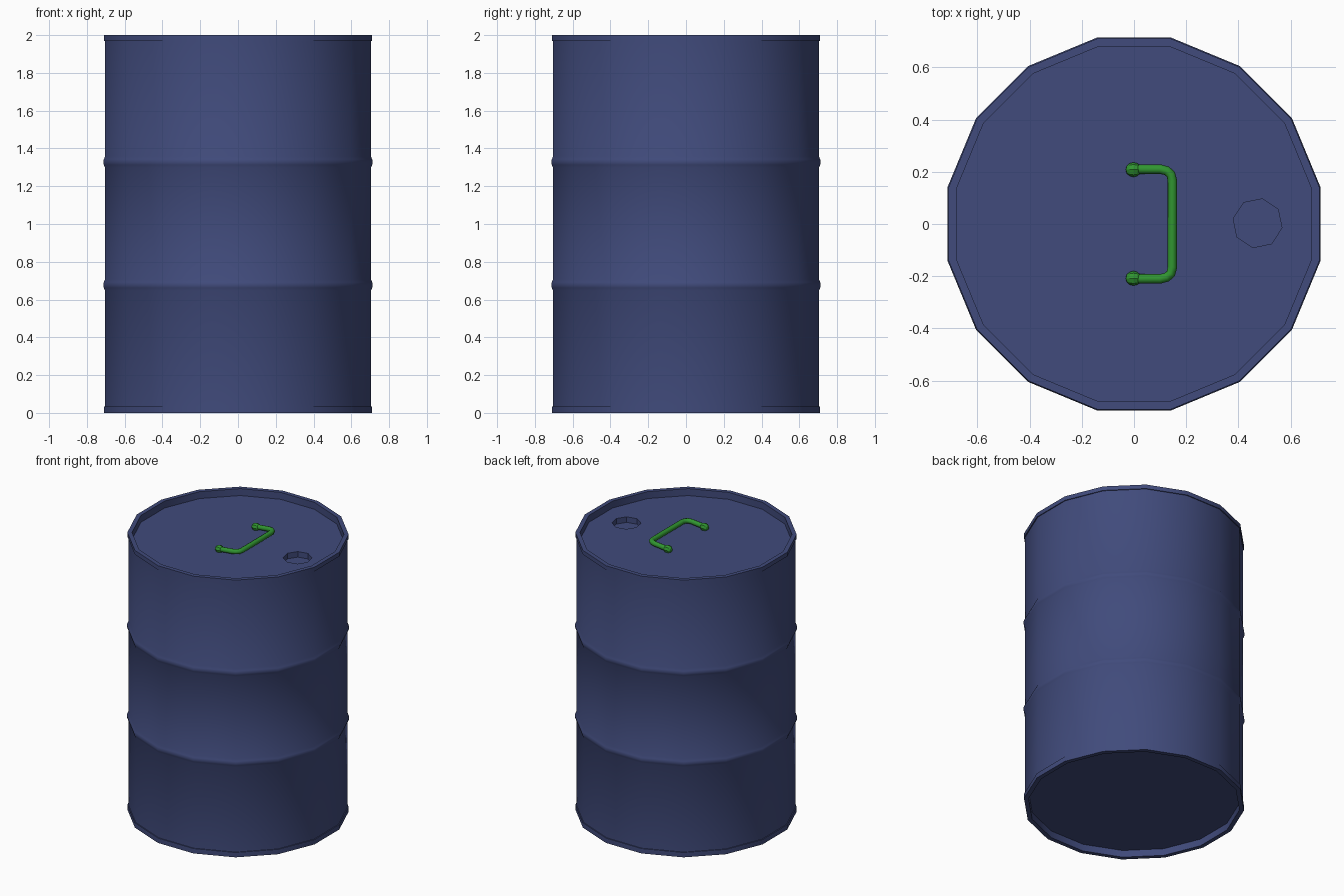
import bpy, bmesh, math
from mathutils import Matrix, Vector

if "Cube" in bpy.data.objects:
    bpy.data.objects.remove(bpy.data.objects["Cube"])


def material(name, color):
    m = bpy.data.materials.new(name)
    m.diffuse_color = (*color, 1)
    m.use_nodes = True
    m.node_tree.nodes["Principled BSDF"].inputs["Base Color"].default_value = m.diffuse_color
    return m


BLUE = material("blue_paint", (0.052, 0.07, 0.2))
GREEN = material("green_paint", (0.03, 0.3, 0.03))
SIDES = 16
LID_Z = 1.95


def mesh_object(name, bm, mat):
    bmesh.ops.recalc_face_normals(bm, faces=bm.faces)
    me = bpy.data.meshes.new(name)
    bm.to_mesh(me)
    bm.free()
    me.materials.append(mat)
    ob = bpy.data.objects.new(name, me)
    bpy.context.collection.objects.link(ob)
    return ob


def activate(ob):
    bpy.ops.object.select_all(action='DESELECT')
    ob.select_set(True)
    bpy.context.view_layer.objects.active = ob


def smooth(ob, deg=35):
    activate(ob)
    bpy.ops.object.shade_smooth_by_angle(angle=math.radians(deg))


# Drum: lathed profile with rims, two ridges and recessed ends
def ridge(z):
    return [(0.717, z - 0.03), (0.7245, z - 0.015), (0.7275, z),
            (0.7245, z + 0.015), (0.717, z + 0.03)]


profile = [(0.693, 0.05), (0.693, 0), (0.7235, 0), (0.7235, 0.035), (0.717, 0.035),
           *ridge(0.677), *ridge(1.328),
           (0.717, 1.97), (0.7235, 1.97), (0.7235, 2), (0.693, 2), (0.693, LID_Z)]
bm = bmesh.new()
rings = []
for r, z in profile:
    angles = [(k + 0.5) * math.tau / SIDES for k in range(SIDES)]
    rings.append([bm.verts.new((r * math.cos(a), r * math.sin(a), z)) for a in angles])
for a, b in zip(rings, rings[1:]):
    for k in range(SIDES):
        n = (k + 1) % SIDES
        bm.faces.new((a[k], a[n], b[n], b[k]))
bm.faces.new(rings[0])
bm.faces.new(rings[-1])
drum = mesh_object("drum", bm, BLUE)

# Eight-sided filler recess cut into the lid
bm = bmesh.new()
bmesh.ops.create_cone(bm, cap_ends=True, segments=8, radius1=0.095, radius2=0.095, depth=0.1,
                      matrix=Matrix.Translation((0.473, 0.003, LID_Z + 0.01))
                      @ Matrix.Rotation(math.radians(34), 4, 'Z'))
cutter = mesh_object("filler_cutter", bm, BLUE)
cutter.hide_render = True
mod = drum.modifiers.new("filler", 'BOOLEAN')
mod.operation = 'DIFFERENCE'
mod.solver = 'EXACT'
mod.object = cutter
activate(drum)
bpy.ops.object.modifier_apply(modifier=mod.name)
bpy.data.objects.remove(cutter)
smooth(drum)

# Handle: round bar with rounded corners
half = [(0, 0.21, 1.968), (0.1, 0.21, 1.978), (0.125, 0.204, 1.98),
        (0.141, 0.19, 1.98), (0.147, 0.165, 1.98)]
path = half + [(x, -y, z) for x, y, z in reversed(half)]
curve = bpy.data.curves.new("handle", 'CURVE')
curve.dimensions = '3D'
curve.bevel_depth = 0.018
curve.bevel_resolution = 2
curve.use_fill_caps = True
spline = curve.splines.new('POLY')
spline.points.add(len(path) - 1)
for p, co in zip(spline.points, path):
    p.co = (*co, 1)
curve.materials.append(GREEN)
handle = bpy.data.objects.new("handle", curve)
bpy.context.collection.objects.link(handle)
activate(handle)
bpy.ops.object.convert(target='MESH')
smooth(bpy.context.object, 50)

# Handle pivots: small low-poly knobs resting on the lid
for side, y in (("front", -0.208), ("back", 0.208)):
    bm = bmesh.new()
    bmesh.ops.create_uvsphere(bm, u_segments=8, v_segments=6, radius=1)
    bmesh.ops.transform(bm, verts=bm.verts,
                        matrix=Matrix.Translation((-0.002, y, 1.967))
                        @ Matrix.Diagonal((0.03, 0.028, 0.028, 1))
                        @ Matrix.Rotation(math.radians(90), 4, 'Y'))
    mesh_object(side + "_handle_pivot", bm, GREEN)
